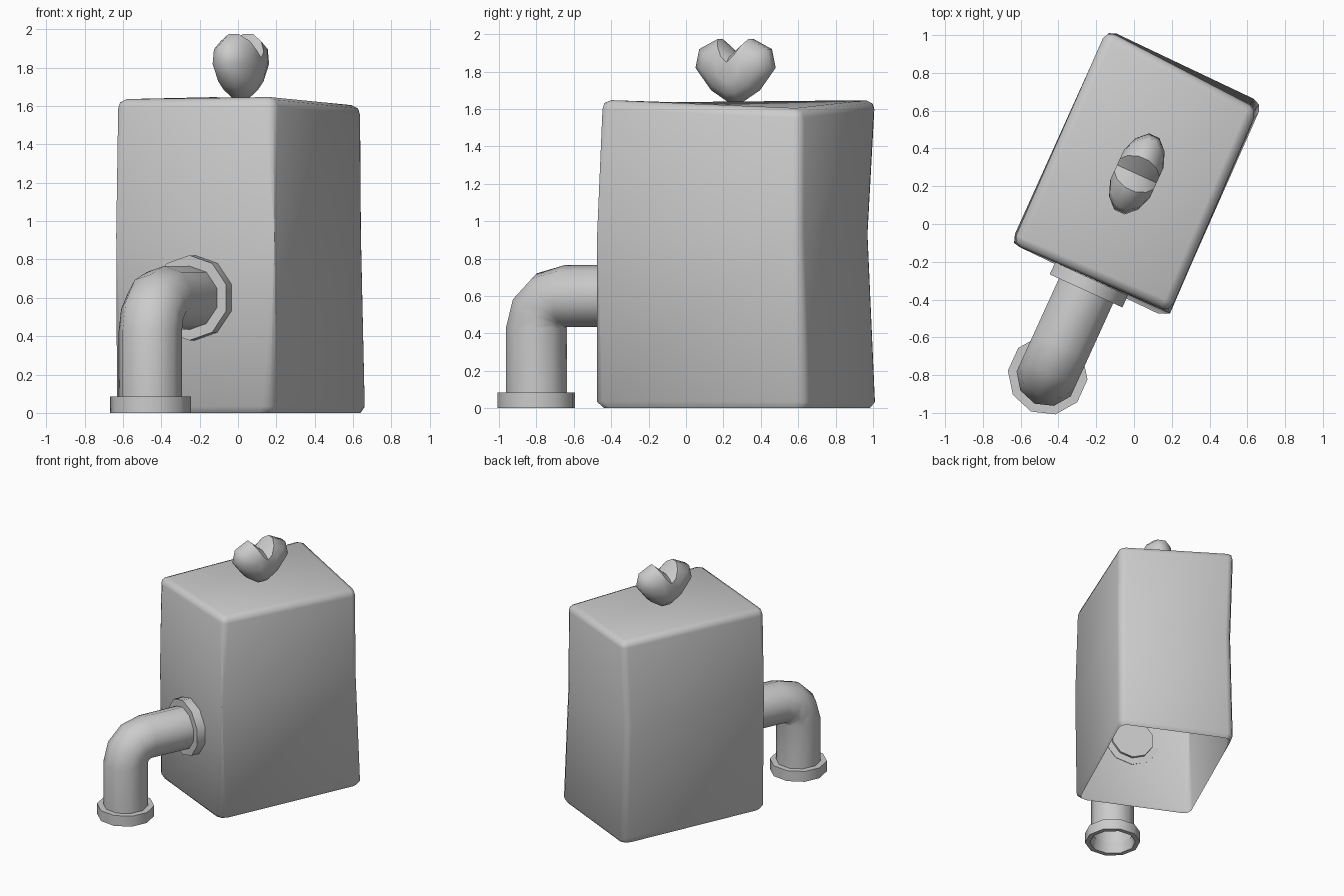
import bpy, bmesh
from math import sin, cos, pi, radians
from mathutils import Vector

if "Cube" in bpy.data.objects:
    bpy.data.objects.remove(bpy.data.objects["Cube"])

A = radians(24.5)
FWD = Vector((sin(A), cos(A), 0))      # model's depth direction
SIDE = Vector((cos(A), -sin(A), 0))    # model's width direction
UP = Vector((0, 0, 1))


def finish(bm, name, angle):
    bmesh.ops.recalc_face_normals(bm, faces=bm.faces)
    mesh = bpy.data.meshes.new(name)
    bm.to_mesh(mesh)
    bm.free()
    ob = bpy.data.objects.new(name, mesh)
    bpy.context.collection.objects.link(ob)
    bpy.ops.object.select_all(action='DESELECT')
    bpy.context.view_layer.objects.active = ob
    ob.select_set(True)
    bpy.ops.object.shade_smooth_by_angle(angle=radians(angle))
    return ob


def loft(bm, rings, cap_start=False, cap_end=False):
    vs = [[bm.verts.new(p) for p in r] for r in rings]
    n = len(vs[0])
    for a, b in zip(vs, vs[1:]):
        for i in range(n):
            j = (i + 1) % n
            bm.faces.new((a[i], a[j], b[j], b[i]))
    if cap_start:
        bm.faces.new(vs[0][::-1])
    if cap_end:
        bm.faces.new(vs[-1])
    return vs


# Body: slightly wonky block, open underneath, corners FL, FR, BR, BL
levels = [
    [(-.63, -.09, 0), (.165, -.46, 0), (.66, .63, 0), (-.14, 1.005, 0)],
    [(-.65, -.10, .03), (.175, -.495, .03), (.68, .64, .03), (-.14, 1.03, .03)],
    [(-.635, -.10, .93), (.19, -.475, .93), (.66, .61, .93), (-.15, .99, .93)],
    [(-.645, -.105, 1.635), (.19, -.465, 1.65), (.655, .61, 1.60), (-.145, 1.03, 1.65)],
]
bm = bmesh.new()
rings = loft(bm, levels, cap_end=True)
edges = []
for e in bm.edges:
    a, b = e.verts
    vertical = abs(a.co.z - b.co.z) > .02 and min(a.co.z, b.co.z) >= 0
    if (vertical and (a.co.xy - b.co.xy).length < .1) or min(a.co.z, b.co.z) > 1.5:
        edges.append(e)
bmesh.ops.bevel(bm, geom=edges, offset=.05, offset_type='OFFSET', segments=2,
                profile=.5, affect='EDGES')
finish(bm, "body", 50)

# Bent spout with a flange at each end, swept as one tube
base = Vector((-.457, -.80, 0))
BEND, Z0, R = .17, .43, .166


def ring(center, along, r, n=10):
    return [center + r * (along * cos(2 * pi * i / n) + SIDE * sin(2 * pi * i / n))
            for i in range(n)]


path = [ring(base + UP * z, -FWD, r) for z, r in
        ((.085, .16), (0, .175), (0, .212), (.085, .212), (.085, R))]
for k in range(4):
    t = k * pi / 6
    c = base + FWD * BEND * (1 - cos(t)) + UP * (Z0 + BEND * sin(t))
    path.append(ring(c, UP * sin(t) - FWD * cos(t), R))
path += [ring(base + FWD * s + UP * .60, UP, r) for s, r in
         ((.49, R), (.49, .222), (.56, .222), (.56, R), (.58, R))]
bm = bmesh.new()
loft(bm, path, cap_end=True)
finish(bm, "spout", 40)

# Heart knob: half outline mirrored, layered through its thickness
half = [(.035, 1.64), (.13, 1.70), (.222, 1.82), (.20, 1.92), (.09, 1.975)]
outline = half + [(0, 1.895)] + [(-u, z) for u, z in reversed(half)]
center = Vector((.015, .265, 0))


def heart_layer(v, s):
    return [center + SIDE * v + FWD * (u * s) + UP * (1.82 + (z - 1.82) * s)
            for u, z in outline]


bm = bmesh.new()
loft(bm, [heart_layer(v, s) for v, s in
          ((-.115, .4), (-.085, .76), (-.03, 1), (.03, 1), (.085, .76), (.115, .4))],
     True, True)
finish(bm, "heart_knob", 50)
